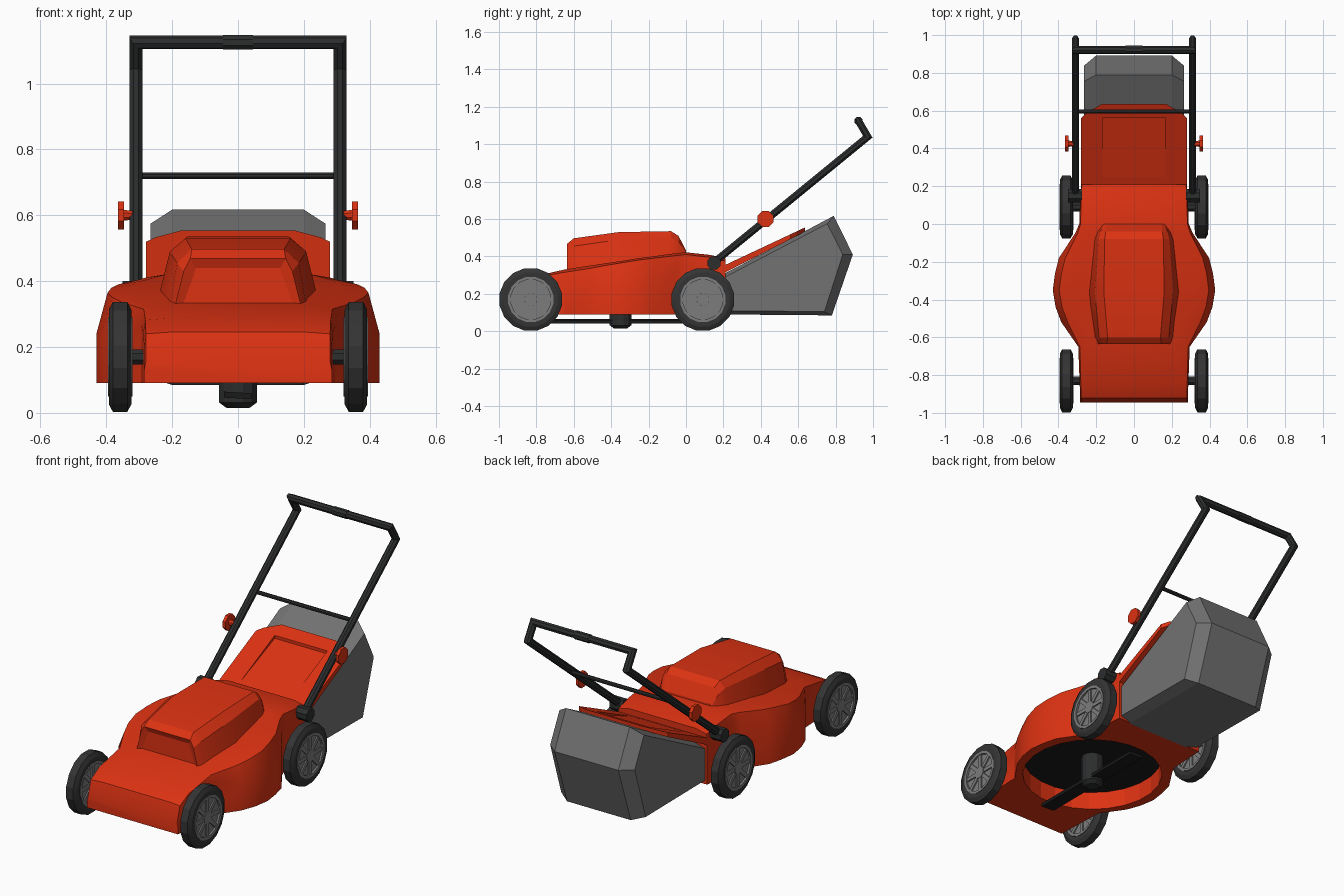
import bpy, bmesh, math
from mathutils import Vector, Matrix

if "Cube" in bpy.data.objects:
    bpy.data.objects.remove(bpy.data.objects["Cube"])


def material(name, rgb):
    m = bpy.data.materials.new(name)
    m.use_nodes = True
    m.diffuse_color = (*rgb, 1)
    m.node_tree.nodes["Principled BSDF"].inputs["Base Color"].default_value = (*rgb, 1)
    return m


RED = material("orange red", (0.72, 0.032, 0.006))
TYRE = material("tyre rubber", (0.034, 0.034, 0.034))
TUBE = material("handle black", (0.025, 0.026, 0.027))
BAG = material("bag grey", (0.17, 0.17, 0.17))
HUB = material("hub grey", (0.2, 0.2, 0.2))
DARK = material("underside black", (0.01, 0.01, 0.01))


def finish(name, bm, mat, smooth=None):
    bmesh.ops.recalc_face_normals(bm, faces=bm.faces)
    me = bpy.data.meshes.new(name)
    bm.to_mesh(me)
    bm.free()
    me.materials.append(mat)
    ob = bpy.data.objects.new(name, me)
    bpy.context.collection.objects.link(ob)
    if smooth:
        activate(ob)
        bpy.ops.object.shade_smooth_by_angle(angle=math.radians(smooth))
    return ob


def activate(ob):
    bpy.ops.object.select_all(action='DESELECT')
    ob.select_set(True)
    bpy.context.view_layer.objects.active = ob


def skin(rings, caps=True, closed=False):
    """Join equal rings of points with quads; returns the bmesh."""
    bm = bmesh.new()
    vs = [[bm.verts.new(p) for p in r] for r in rings]
    n = len(vs[0])
    pairs = list(zip(vs, vs[1:])) + ([(vs[-1], vs[0])] if closed else [])
    for a, b in pairs:
        for i in range(n):
            bm.faces.new((a[i], a[(i + 1) % n], b[(i + 1) % n], b[i]))
    if caps and not closed:
        bm.faces.new(vs[0])
        bm.faces.new(vs[-1])
    return bm


def mirrored(y, half):
    """Cross-section at y from its +x half."""
    return [(x, y, z) for x, z in half] + [(-x, y, z) for x, z in reversed(half)]


def lathe(name, profile, segs, centre, axis, mat, closed=False, smooth=None):
    """Spin (along axis, radius) pairs round the x or z axis."""
    rings = []
    for h, r in profile:
        ring = []
        for i in range(segs):
            a = 2 * math.pi * (i + 0.5) / segs
            c, s = r * math.cos(a), r * math.sin(a)
            ring.append(Vector((h, c, s) if axis == 'x' else (c, s, h)) + Vector(centre))
        rings.append(ring)
    return finish(name, skin(rings, True, closed), mat, smooth)


def tube(name, pts, r, mat, segs=8):
    """Mitred tube along a path."""
    pts = [Vector(p) for p in pts]
    dirs = [(b - a).normalized() for a, b in zip(pts, pts[1:])]
    rot = dirs[0].to_track_quat('Z', 'Y')
    ring = [pts[0] + rot @ Vector((r * math.cos(a), r * math.sin(a), 0))
            for a in (2 * math.pi * (i + 0.5) / segs for i in range(segs))]
    rings = [ring]
    for i, d in enumerate(dirs):
        n = d + dirs[i + 1] if i + 1 < len(dirs) else d
        ring = [p + d * ((pts[i + 1] - p).dot(n) / d.dot(n)) for p in ring]
        rings.append(ring)
    return finish(name, skin(rings), mat)


def box(name, size, mat, matrix):
    bm = bmesh.new()
    bmesh.ops.create_cube(bm, size=1, matrix=matrix @ Matrix.Diagonal((*size, 1)))
    return finish(name, bm, mat)


def cut(ob, cutter):
    cutter.hide_render = True
    mod = ob.modifiers.new("cut", 'BOOLEAN')
    mod.operation, mod.object, mod.solver = 'DIFFERENCE', cutter, 'EXACT'
    activate(ob)
    bpy.ops.object.modifier_apply(modifier=mod.name)
    bpy.data.objects.remove(cutter)


# Deck: y, half width, shoulder z, edge z, crown z
stations = [
    (-0.945, .285, .13, .155, .155), (-0.92, .285, .20, .24, .245),
    (-0.84, .288, .24, .282, .287), (-0.65, .295, .27, .315, .33),
    (-0.52, .385, .25, .335, .35), (-0.44, .415, .24, .35, .362),
    (-0.35, .43, .24, .365, .375), (-0.26, .418, .25, .38, .39),
    (-0.18, .398, .27, .39, .40), (-0.05, .312, .34, .405, .418),
    (0.0, .29, .36, .41, .422), (0.13, .285, .36, .395, .408), (0.21, .28, .34, .375, .39)]
rings = []
for y, w, s, e, c in stations:
    k = 0.03 * min(1, max(0, (w - .28) / .1)) + .004
    rings.append(mirrored(y, [(w, .09), (w, s), (w - k, e), (w - k - .07, c)]))
deck = finish("deck", skin(rings), RED, 30)
cut(deck, lathe("blade_well_cutter", [(0, .375), (.2, .375)], 24, (0, -.35, 0), 'z', RED))
lathe("well_ceiling", [(.193, .374), (.199, .374)], 24, (0, -.35, 0), 'z', DARK)

# Engine cover with a recessed front panel
cover = [(-.635, [(.2, .29), (.165, .43), (.145, .468)]),
         (-.6, [(.213, .29), (.185, .455), (.14, .497)]),
         (-.36, [(.247, .33), (.207, .49), (.16, .53)]),
         (-.08, [(.215, .38), (.187, .50), (.155, .535)]),
         (-.04, [(.2, .38), (.177, .48), (.15, .51)]),
         (0, [(.17, .39), (.16, .42), (.145, .432)])]
bm = skin([mirrored(y, h) for y, h in cover])
bmesh.ops.recalc_face_normals(bm, faces=bm.faces)
front = [f for f in bm.faces if f.normal.y < -.99]
bmesh.ops.inset_individual(bm, faces=front, thickness=.033, depth=-.012)
finish("engine_cover", bm, RED, 20)

# Rear flap with a tapered recess
outline = [(.28, .19), (.28, .56), (.25, .59), (.17, .635)]
outline += [(-x, y) for x, y in reversed(outline)]
top = lambda y: .35 + (y - .2) * .47
flap = finish("rear_flap", skin([[(x, y, top(y) - .04 + (y - .2) * .04) for x, y in outline],
                                 [(x, y, top(y)) for x, y in outline]]), RED)
wedge = [(.25, top(.25)), (.565, top(.565) - .017), (.565, .65), (.25, .65)]
cut(flap, finish("flap_cutter", skin([[(x, y, z) for y, z in wedge] for x in (-.165, .165)]), RED))

# Grass bag: full profile in the middle, smaller one at the sides
inner = [(.2, .09), (.78, .085), (.892, .41), (.79, .617), (.2, .305)]
outer = [(.2, .11), (.74, .105), (.838, .41), (.755, .575), (.2, .285)]
finish("grass_bag", skin([[(x, y, z) for y, z in p] for x, p in
                          ((-.265, outer), (-.2, inner), (.2, inner), (.265, outer))]), BAG)

# Wheels
for end, cy in (("front", -.83), ("rear", .09)):
    for side, sx in (("left", 1), ("right", -1)):
        n = f"{end}_{side}_"
        c = Vector((sx * .358, cy, .17))
        lathe(n + "tyre", [(-.034, .12), (-.034, .147), (-.022, .17), (.022, .17),
                           (.034, .147), (.034, .12)], 16, c, 'x', TYRE, True, 20)
        lathe(n + "hub", [(-.026, .122), (.026, .122)], 16, c, 'x', HUB)
        lathe(n + "rim", [(-.037, .123), (.037, .123), (.037, .108), (-.037, .108)],
              16, c, 'x', HUB, True)
        lathe(n + "hub_cap", [(-.036, .035), (.036, .035)], 12, c, 'x', HUB)
        for i in range(4):
            box(n + f"spokes_{i}", (.066, .22, .022), HUB,
                Matrix.Translation(c) @ Matrix.Rotation(i * math.pi / 4, 4, 'X'))
        tube(n + "axle", [(sx * .26, cy, .17), (sx * .34, cy, .17)], .025, TUBE)

# Handle
half = [(.31, .13, .352), (.31, .972, 1.04), (.31, .922, 1.125)]
tube("handle", half + [(-x, y, z) for x, y, z in reversed(half)], .021, TUBE)
tube("cross_bar", [(-.3, .595, .72), (.3, .595, .72)], .011, TUBE)
tube("grip_switch", [(-.045, .922, 1.125), (.045, .922, 1.125)], .0235, TUBE)
for side, sx in (("left", 1), ("right", -1)):
    tube(side + "_pivot", [(sx * .275, .15, .365), (sx * .35, .15, .365)], .038, TUBE)
    lathe(side + "_knob", [(sx * h, r) for h, r in
                           ((.32, .014), (.346, .018), (.346, .046), (.364, .046))],
          8, (0, .425, .6), 'x', RED)

# Blade and its spindle
lathe("spindle", [(.015, .036), (.032, .06), (.195, .06)], 12, (0, -.35, 0), 'z', TUBE)
box("blade", (.085, .74, .018), DARK, Matrix.Translation((0, -.355, .053)) @ Matrix.Rotation(.06, 4, 'Y'))
